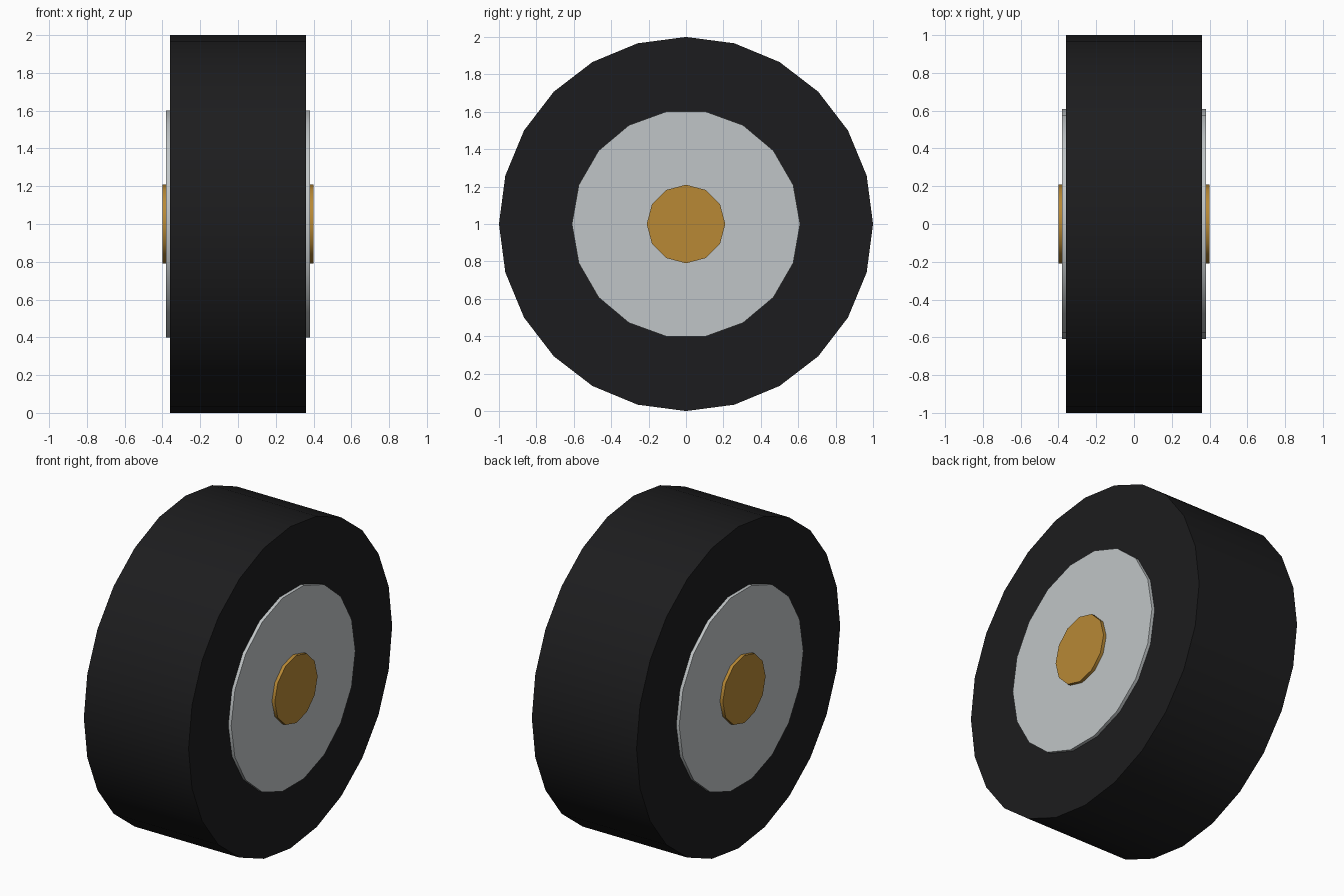
import bpy, math

if "Cube" in bpy.data.objects:
    bpy.data.objects.remove(bpy.data.objects["Cube"])


def disc(name, sides, radius, half_width, colour):
    """Closed cylinder lying along x, with its axle at z = 1."""
    bpy.ops.mesh.primitive_cylinder_add(
        vertices=sides, radius=radius, depth=2 * half_width,
        location=(0, 0, 1), rotation=(0, math.pi / 2, 0))
    ob = bpy.context.object
    ob.name = name
    bpy.ops.object.transform_apply(location=False, rotation=True, scale=True)
    bpy.ops.object.shade_smooth_by_angle(angle=math.radians(40))
    mat = bpy.data.materials.new(name + "_colour")
    mat.diffuse_color = (*colour, 1)
    mat.use_nodes = True
    mat.node_tree.nodes["Principled BSDF"].inputs["Base Color"].default_value = mat.diffuse_color
    ob.data.materials.append(mat)
    return ob


# Tyre, rim and hub nested on one axle, each slightly wider than the last
disc("tyre", 24, 1.0, 0.36, (0.012, 0.012, 0.013))
disc("rim", 18, 0.61, 0.38, (0.53, 0.56, 0.57))
disc("hub", 12, 0.21, 0.40, (0.48, 0.25, 0.036))
